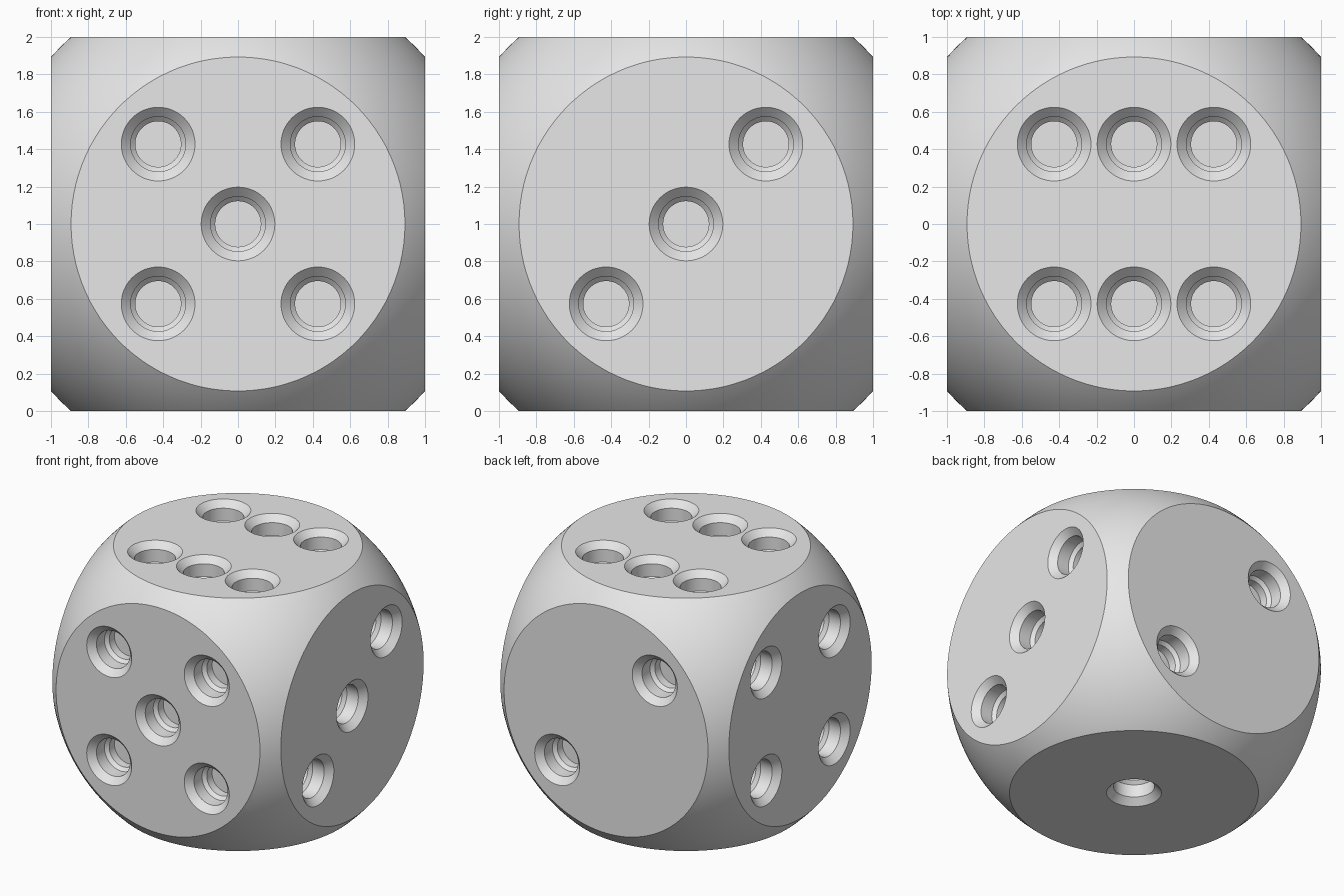
import bpy, bmesh, math
from mathutils import Matrix, Vector

if "Cube" in bpy.data.objects:
    bpy.data.objects.remove(bpy.data.objects["Cube"])

PIP = 0.427        # pip spacing from the face centre
SEGMENTS = 64
# pip profile as (radius, depth): countersink, bore, small step, floor
PROFILE = [(0.207, -0.01), (0.147, 0.05), (0.147, 0.15), (0.122, 0.175), (0.122, 0.24)]

grey = bpy.data.materials.new("light_grey")
grey.diffuse_color = (0.8, 0.8, 0.8, 1)
grey.use_nodes = True
grey.node_tree.nodes["Principled BSDF"].inputs["Base Color"].default_value = grey.diffuse_color


def add_object(name, bm):
    bmesh.ops.recalc_face_normals(bm, faces=bm.faces)
    mesh = bpy.data.meshes.new(name)
    bm.to_mesh(mesh)
    bm.free()
    mesh.materials.append(grey)
    ob = bpy.data.objects.new(name, mesh)
    bpy.context.collection.objects.link(ob)
    return ob


def add_pip(bm, matrix):
    """One closed stepped plug, its depth running along local -z."""
    rings = []
    for r, d in PROFILE:
        rings.append([bm.verts.new(matrix @ Vector((r * math.cos(a), r * math.sin(a), -d)))
                      for a in (2 * math.pi * i / SEGMENTS for i in range(SEGMENTS))])
    for a, b in zip(rings, rings[1:]):
        for i in range(SEGMENTS):
            j = (i + 1) % SEGMENTS
            bm.faces.new((a[i], b[i], b[j], a[j]))
    bm.faces.new(rings[0])
    bm.faces.new(rings[-1])


def apply_boolean(target, cutter, operation):
    mod = target.modifiers.new(operation, 'BOOLEAN')
    mod.operation = operation
    mod.solver = 'EXACT'
    mod.object = cutter
    bpy.context.view_layer.objects.active = target
    bpy.ops.object.modifier_apply(modifier=mod.name)
    bpy.data.objects.remove(cutter, do_unlink=True)


# die body: a cube rounded by a sphere, leaving round flat faces
centre = Matrix.Translation((0, 0, 1))
bm = bmesh.new()
bmesh.ops.create_cube(bm, size=2, matrix=centre)
die = add_object("die_body", bm)
bm = bmesh.new()
bmesh.ops.create_uvsphere(bm, u_segments=160, v_segments=80, radius=1.3407, matrix=centre)
ball = add_object("rounding_ball", bm)
ball.hide_render = True
apply_boolean(die, ball, 'INTERSECT')

# pips: right and up direction of each face, and grid positions on it
X, Y, Z = Vector((1, 0, 0)), Vector((0, 1, 0)), Vector((0, 0, 1))
corners = [(-1, -1), (-1, 1), (1, -1), (1, 1)]
FACES = [
    (X, Z, corners + [(0, 0)]),                 # front: five
    (Y, Z, [(-1, -1), (0, 0), (1, 1)]),         # right: three
    (-X, Z, [(-1, -1), (1, 1)]),                # back: two
    (-Y, Z, corners),                           # left: four
    (X, Y, corners + [(0, -1), (0, 1)]),        # top: six
    (X, -Y, [(0, 0)]),                          # bottom: one
]
bm = bmesh.new()
for u, v, spots in FACES:
    n = u.cross(v)
    turn = Matrix((u, v, n)).transposed().to_4x4()
    for a, b in spots:
        add_pip(bm, Matrix.Translation(Z + n + PIP * (a * u + b * v)) @ turn)
pips = add_object("pip_cutters", bm)
pips.hide_render = True
apply_boolean(die, pips, 'DIFFERENCE')

# smooth curves, sharp rims
bpy.ops.object.select_all(action='DESELECT')
die.select_set(True)
bpy.context.view_layer.objects.active = die
bpy.ops.object.shade_smooth_by_angle(angle=math.radians(25))
